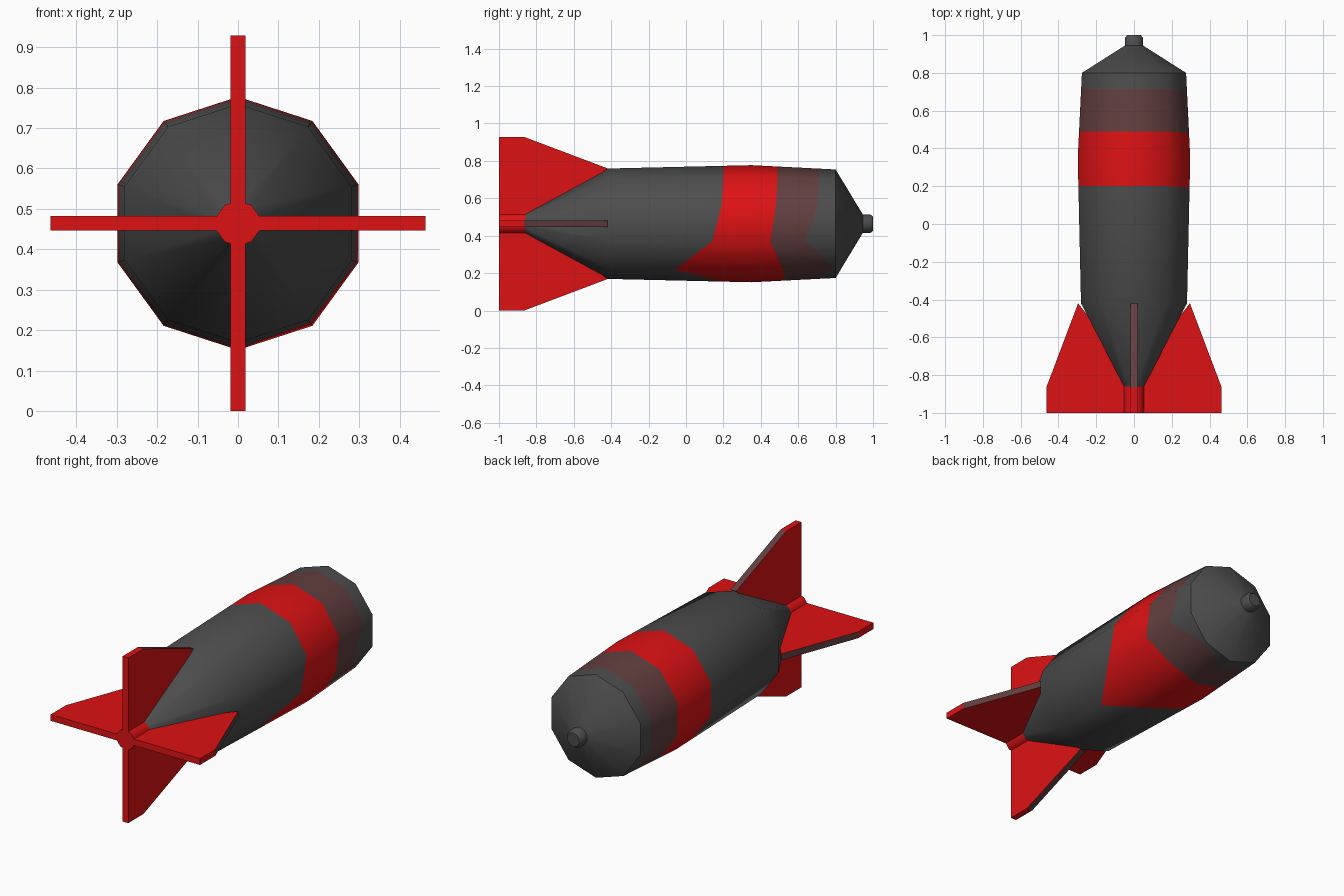
import bpy, bmesh, math

if "Cube" in bpy.data.objects:
    bpy.data.objects.remove(bpy.data.objects["Cube"])

ZC = 0.464      # height of the long axis
SIDES = 10


def material(name, rgb):
    m = bpy.data.materials.new(name)
    m.diffuse_color = (*rgb, 1)
    m.use_nodes = True
    m.node_tree.nodes["Principled BSDF"].inputs["Base Color"].default_value = m.diffuse_color
    return m


GREY = material("dark_grey", (0.075, 0.075, 0.075))
RED = material("red", (0.73, 0.006, 0.007))
BROWN = material("faded_red_brown", (0.125, 0.05, 0.05))


def finish(name, bm, mats, smooth=None):
    bmesh.ops.recalc_face_normals(bm, faces=bm.faces)
    me = bpy.data.meshes.new(name)
    bm.to_mesh(me)
    bm.free()
    for m in mats:
        me.materials.append(m)
    ob = bpy.data.objects.new(name, me)
    bpy.context.collection.objects.link(ob)
    if smooth:
        bpy.ops.object.select_all(action='DESELECT')
        bpy.context.view_layer.objects.active = ob
        ob.select_set(True)
        bpy.ops.object.shade_smooth_by_angle(angle=math.radians(smooth))
    return ob


def lathe(name, columns, row_mats, mats, smooth=None):
    """Skin ten (y, radius) columns around the y axis; column 0 is at the top."""
    bm = bmesh.new()
    grid = []
    for k, col in enumerate(columns):
        a = k * math.tau / SIDES
        grid.append([bm.verts.new((r * math.sin(a), y, ZC + r * math.cos(a))) for y, r in col])
    for k in range(SIDES):
        p, q = grid[k], grid[(k + 1) % SIDES]
        for i, mi in enumerate(row_mats):
            f = bm.faces.new((p[i], p[i + 1], q[i + 1], q[i]))
            f.material_index = mi
    for i in (0, -1):
        f = bm.faces.new([c[i] for c in grid])
        f.material_index = row_mats[i]
    return finish(name, bm, mats, smooth)


# Body: bands run straight round, but wander on the lower right side
PROFILE = [(-0.87, 0.05), (-0.42, 0.295), (0.35, 0.313), (0.80, 0.29), (0.945, 0.05)]


def radius(y):
    for (y0, r0), (y1, r1) in zip(PROFILE, PROFILE[1:]):
        if y <= y1:
            return r0 + (r1 - r0) * (y - y0) / (y1 - y0)


bands = {2: (0.19, 0.48, 0.70), 3: (0.14, 0.45, 0.64),
         4: (-0.06, 0.52, 0.79), 5: (0.19, 0.52, 0.72)}
columns = []
for k in range(SIDES):
    a, b, c = bands.get(k, (0.20, 0.49, 0.715))
    columns.append([(y, radius(y)) for y in (-0.87, -0.42, a, 0.35, b, c, 0.80, 0.945)])
lathe("body", columns, [0, 0, 1, 1, 2, 0, 0], [GREY, RED, BROWN], 40)

# Nose knob and tail hub
lathe("nose_knob", [[(0.93, 0.05), (0.985, 0.05), (1.0, 0.038)]] * SIDES, [0, 0], [GREY], 40)
lathe("tail_hub", [[(-1.0, 0.056), (-0.85, 0.056)]] * SIDES, [0], [RED], 40)

# Four tail fins, with a faded slanted edge
FIN = [(-1.0, 0.0), (-1.0, 0.464), (-0.865, 0.464), (-0.42, 0.296), (-0.80, 0.0)]
for n, name in enumerate(("top", "right", "bottom", "left")):
    a = n * math.pi / 2
    s, c = math.sin(a), math.cos(a)
    bm = bmesh.new()
    left, right = ([bm.verts.new((r * s + w * c, y, ZC + r * c - w * s)) for y, r in FIN]
                   for w in (-0.018, 0.018))
    bm.faces.new(left)
    bm.faces.new(right[::-1])
    for i in range(len(FIN)):
        j = (i + 1) % len(FIN)
        f = bm.faces.new((left[i], left[j], right[j], right[i]))
        f.material_index = 1 if i == 2 else 0
    finish(name + "_fin", bm, [RED, BROWN])
